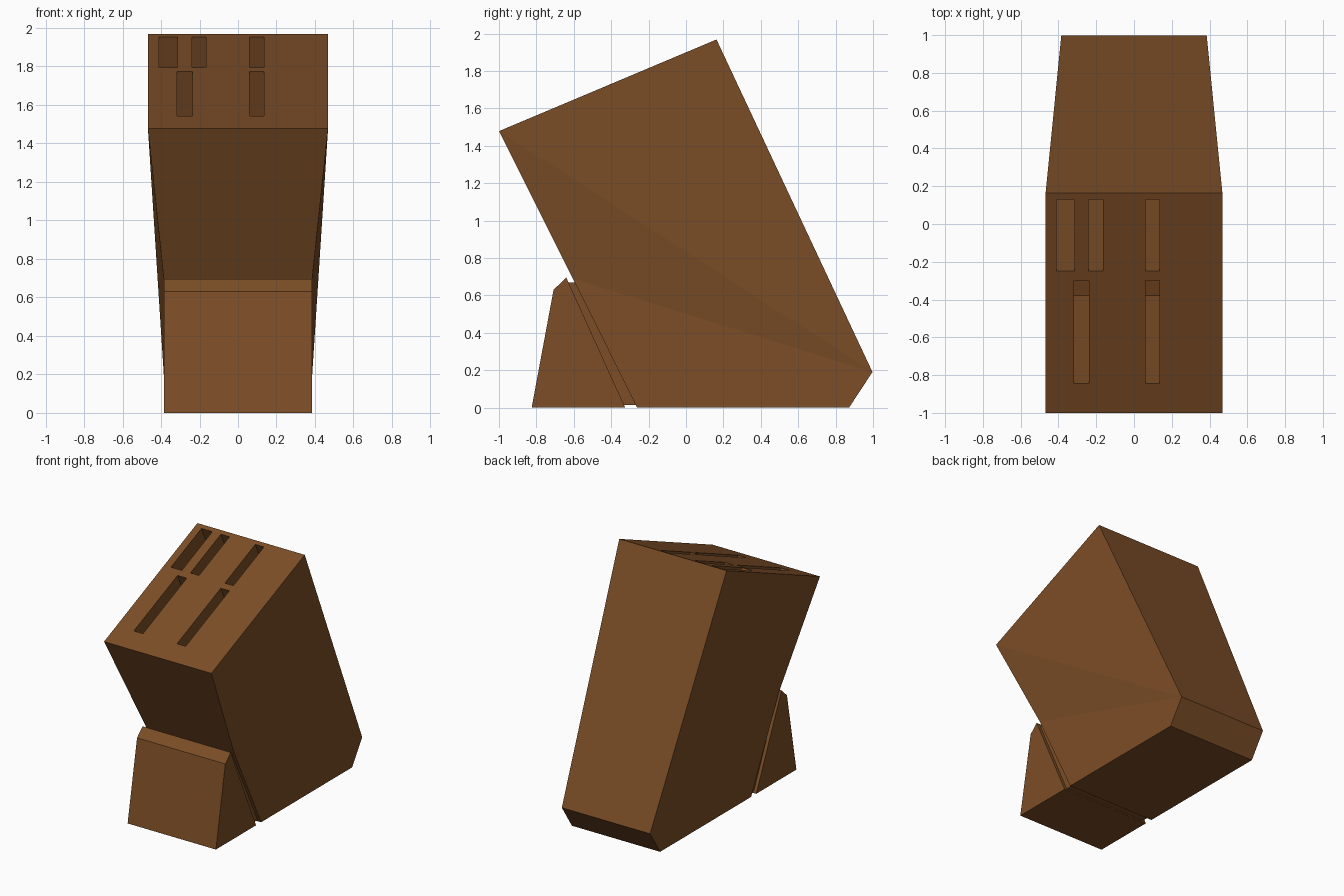
import bpy, bmesh
from mathutils import Vector

if "Cube" in bpy.data.objects:
    bpy.data.objects.remove(bpy.data.objects["Cube"])

wood = bpy.data.materials.new("brown_wood")
wood.diffuse_color = (0.2, 0.075, 0.02, 1)
wood.use_nodes = True
wood.node_tree.nodes["Principled BSDF"].inputs["Base Color"].default_value = wood.diffuse_color


def make_object(name, bm):
    bmesh.ops.recalc_face_normals(bm, faces=bm.faces)
    mesh = bpy.data.meshes.new(name)
    bm.to_mesh(mesh)
    bm.free()
    mesh.materials.append(wood)
    ob = bpy.data.objects.new(name, mesh)
    bpy.context.collection.objects.link(ob)
    return ob


def add_prism(bm, profile, sides, lo, hi):
    """Span a (y, z) profile between x = lo and hi; sides splits the end caps."""
    ends = [[bm.verts.new((x(i), y, z)) for i, (y, z) in enumerate(profile)]
            for x in (lo, hi)]
    n = len(profile)
    for i in range(n):
        j = (i + 1) % n
        bm.faces.new((ends[0][i], ends[0][j], ends[1][j], ends[1][i]))
    for end in ends:
        for loop in sides:
            bm.faces.new([end[i] for i in loop])


def prism(name, profile, half):
    bm = bmesh.new()
    add_prism(bm, profile, [range(len(profile))], lambda i: -half, lambda i: half)
    return make_object(name, bm)


# Leaning body: wide at the slotted top, narrower below
TOP_FRONT, TOP_BACK = Vector((-1.0, 1.478)), Vector((0.163, 1.968))
profile = [TOP_FRONT, TOP_BACK, (0.997, 0.19), (0.872, 0), (-0.262, 0), (-0.605, 0.69)]
widths = [0.468, 0.468, 0.385, 0.385, 0.385, 0.385]
bm = bmesh.new()
add_prism(bm, profile, [(0, 1, 2), (0, 2, 5), (5, 2, 3, 4)],
          lambda i: -widths[i], lambda i: widths[i])
body = make_object("block_body", bm)

# Knife slots: x range, y range on the sloped top
BACK_ROW, FRONT_ROW = (-0.25, 0.13), (-0.845, -0.30)
slots = [(-0.41, -0.315, BACK_ROW), (-0.24, -0.165, BACK_ROW), (0.06, 0.135, BACK_ROW),
         (-0.317, -0.237, FRONT_ROW), (0.06, 0.135, FRONT_ROW)]
axis = Vector((0.424, -0.906))
bm = bmesh.new()
for x0, x1, (y0, y1) in slots:
    a, b = (TOP_FRONT.lerp(TOP_BACK, (y + 1.0) / 1.163) for y in (y0, y1))
    box = [a - axis * 0.1, b - axis * 0.1, b + axis * 1.1, a + axis * 1.1]
    add_prism(bm, box, [range(4)], lambda i: x0, lambda i: x1)
cutter = make_object("slot_cutter", bm)
cutter.hide_render = True
mod = body.modifiers.new("slots", "BOOLEAN")
mod.operation = "DIFFERENCE"
mod.solver = "EXACT"
mod.object = cutter
bpy.context.view_layer.objects.active = body
bpy.ops.object.modifier_apply(modifier=mod.name)
bpy.data.objects.remove(cutter)

# Front support wedge
prism("front_support", [(-0.825, 0), (-0.708, 0.63), (-0.64, 0.695), (-0.325, 0)], 0.385)

# Recessed strip joining the wedge to the body
prism("joining_strip", [(-0.66, 0.67), (-0.58, 0.67), (-0.25, 0.015), (-0.35, 0.015)], 0.36)
